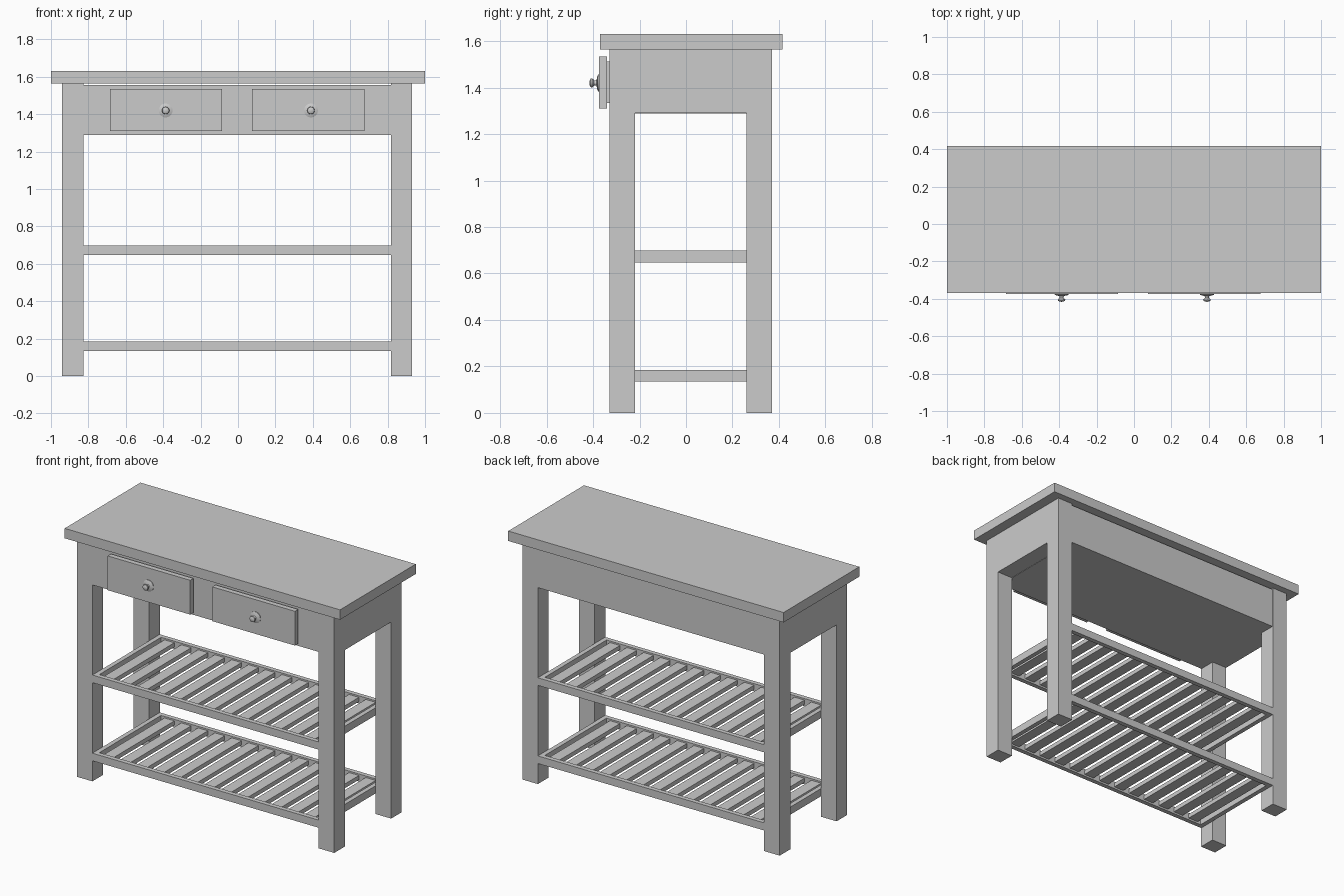
import bpy, bmesh, math
from mathutils import Matrix, Vector

if "Cube" in bpy.data.objects:
    bpy.data.objects.remove(bpy.data.objects["Cube"])


def box(name, x0, x1, y0, y1, z0, z1):
    bm = bmesh.new()
    bmesh.ops.create_cube(bm, size=1)
    bm.transform(Matrix.Translation(((x0 + x1) / 2, (y0 + y1) / 2, (z0 + z1) / 2))
                 @ Matrix.Diagonal((x1 - x0, y1 - y0, z1 - z0, 1)))
    return link(name, bm)


def link(name, bm):
    me = bpy.data.meshes.new(name)
    bm.to_mesh(me)
    bm.free()
    ob = bpy.data.objects.new(name, me)
    bpy.context.collection.objects.link(ob)
    return ob


def knob(name, x, y, z):
    # lathe profile: radius, distance in front of the drawer
    profile = [(0, 0), (0.037, 0), (0.037, 0.004), (0.028, 0.008), (0.012, 0.011),
               (0.010, 0.022), (0.016, 0.025), (0.020, 0.031), (0.018, 0.037),
               (0.010, 0.041), (0, 0.042)]
    bm = bmesh.new()
    vs = [bm.verts.new((r, -d, 0)) for r, d in profile]
    es = [bm.edges.new(p) for p in zip(vs, vs[1:])]
    bmesh.ops.spin(bm, geom=vs + es, cent=(0, 0, 0), axis=(0, 1, 0),
                   angle=math.tau, steps=32)
    bmesh.ops.remove_doubles(bm, verts=bm.verts, dist=1e-5)
    bmesh.ops.recalc_face_normals(bm, faces=bm.faces)
    bm.transform(Matrix.Translation(Vector((x, y, z))))
    ob = link(name, bm)
    bpy.ops.object.select_all(action='DESELECT')
    bpy.context.view_layer.objects.active = ob
    ob.select_set(True)
    bpy.ops.object.shade_smooth_by_angle(angle=math.radians(40))


# outer and inner faces of the legs
XL, XR, IL, IR = -0.94, 0.93, -0.827, 0.817
YF, YB, JF, JB = -0.33, 0.37, -0.22, 0.26
TOP = 1.565

# worktop
box("worktop", -1, 1, -0.37, 0.416, TOP, 1.63)

# legs and side aprons
for side, x0, x1 in (("left", XL, IL), ("right", IR, XR)):
    box(f"{side}_front_leg", x0, x1, YF, JF, 0, TOP)
    box(f"{side}_back_leg", x0, x1, JB, YB, 0, TOP)
    box(f"{side}_apron", x0, x1, JF, JB, 1.29, TOP)

# drawer case between the legs
box("drawer_case", IL, IR, YF + 0.003, YB - 0.003, 1.288, 1.556)

# drawers with knobs
for side, cx, kx in (("left", -0.385, -0.387), ("right", 0.375, 0.39)):
    box(f"{side}_drawer_body", cx - 0.28, cx + 0.28, -0.341, -0.325, 1.333, 1.512)
    box(f"{side}_drawer_front", cx - 0.3, cx + 0.3, -0.374, -0.34, 1.31, 1.535)
    knob(f"{side}_knob", kx, -0.374, 1.42)

# slatted shelves
RAIL, SLATS, SLAT_W = 0.03, 13, 0.072
for level, z in (("lower", 0.135), ("upper", 0.648)):
    zt = z + 0.05
    box(f"{level}_shelf_front_rail", IL, IR, YF, YF + RAIL, z, zt)
    box(f"{level}_shelf_back_rail", IL, IR, YB - RAIL, YB, z, zt)
    box(f"{level}_shelf_left_rail", IL, IL + RAIL, YF + RAIL, YB - RAIL, z, zt)
    box(f"{level}_shelf_right_rail", IR - RAIL, IR, YF + RAIL, YB - RAIL, z, zt)
    pitch = (IR - IL - 2 * RAIL) / SLATS
    for i in range(SLATS):
        c = IL + RAIL + (i + 0.5) * pitch
        box(f"{level}_shelf_slat_{i + 1}", c - SLAT_W / 2, c + SLAT_W / 2,
            YF + RAIL, YB - RAIL, z + 0.012, z + 0.04)
